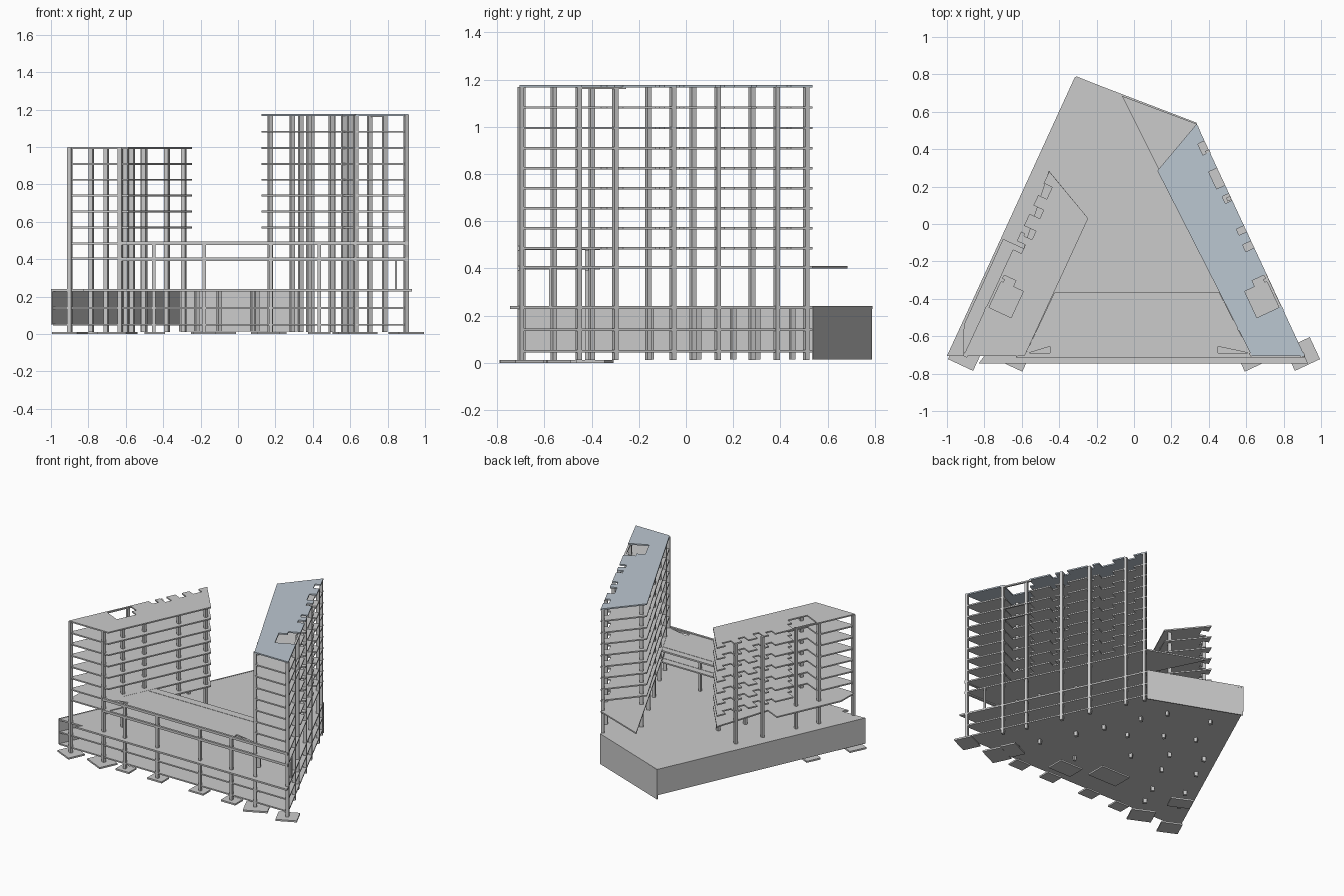
import bpy, bmesh, math
from mathutils import Vector

if "Cube" in bpy.data.objects:
    bpy.data.objects.remove(bpy.data.objects["Cube"])

TILT = math.radians(25)
LEVELS = [0.41, 0.49, 0.575, 0.66, 0.745, 0.83, 0.915, 1.0, 1.087, 1.177]


def finish(name, bm, mat=None):
    bmesh.ops.recalc_face_normals(bm, faces=bm.faces)
    me = bpy.data.meshes.new(name)
    bm.to_mesh(me)
    bm.free()
    ob = bpy.data.objects.new(name, me)
    bpy.context.collection.objects.link(ob)
    if mat:
        me.materials.append(mat)
    return ob


def slab(name, outline, top, thick=0.01, holes=(), mat=None):
    """Flat plate from an outline, with optional openings."""
    bm = bmesh.new()
    edges = []
    for loop in [outline, *holes]:
        vs = [bm.verts.new((x, y, top - thick)) for x, y in loop]
        edges += [bm.edges.new((vs[i - 1], vs[i])) for i in range(len(vs))]
    bmesh.ops.triangle_fill(bm, edges=edges, use_beauty=True, use_dissolve=False)
    res = bmesh.ops.extrude_face_region(bm, geom=bm.faces[:])
    up = [g for g in res["geom"] if isinstance(g, bmesh.types.BMVert)]
    bmesh.ops.translate(bm, verts=up, vec=(0, 0, thick))
    return finish(name, bm, mat)


def box(name, x, y, z0, z1, sx, sy, rot=0.0):
    c, s = math.cos(rot), math.sin(rot)
    pts = [(x + c * a * sx / 2 - s * b * sy / 2, y + s * a * sx / 2 + c * b * sy / 2)
           for a, b in ((-1, -1), (1, -1), (1, 1), (-1, 1))]
    return slab(name, pts, z1, z1 - z0)


def bar(name, a, b, z0, z1, w):
    """Straight wall or beam between two plan points."""
    a, b = Vector(a), Vector(b)
    d, m = b - a, (a + b) / 2
    return box(name, m.x, m.y, z0, z1, d.length, w, math.atan2(d.y, d.x))


# Outer street line of both towers: s runs along it, d goes inward
P0 = Vector((0.335, 0.535))
U = (Vector((0.912, -0.705)) - P0).normalized()
N = Vector((U.y, -U.x))
END = (Vector((0.912, -0.705)) - P0).length


def edge_pt(s, d, side):
    p = P0 + U * s + N * d
    return (p.x * side, p.y)


def notched(start, notches, side):
    pts = [edge_pt(start, 0, side)]
    for s0, s1, d in notches:
        pts += [edge_pt(s0, 0, side), edge_pt(s0, d, side),
                edge_pt(s1, d, side), edge_pt(s1, 0, side)]
    # stair opening with a stepped corner
    pts += [edge_pt(s, d, side) for s, d in
            ((0.885, 0), (0.885, 0.085), (0.92, 0.085), (0.92, 0.145), (1.075, 0.145), (1.075, 0))]
    return pts + [edge_pt(END, 0, side)]


blue = bpy.data.materials.new("roof_blue")
blue.diffuse_color = (0.5, 0.57, 0.64, 1)
blue.use_nodes = True
blue.node_tree.nodes["Principled BSDF"].inputs["Base Color"].default_value = blue.diffuse_color

# Podium floors and walls
base = [(-0.99, -0.705), (-0.31, 0.785), (0.335, 0.535), (0.912, -0.705)]
slab("podium_floor_low", base, 0.055)
slab("podium_floor_mid", base, 0.145)
slab("podium_deck", [(-1, -0.705), (-0.31, 0.79), (0.335, 0.535), (0.912, -0.705), (0.93, -0.745),
                     (-0.83, -0.745), (-0.80, -0.705)], 0.24, 0.012)
bar("podium_left_wall", (-0.995, -0.705), (-0.312, 0.785), 0.05, 0.242, 0.008)
bar("podium_back_wall", (-0.312, 0.785), (0.335, 0.537), 0.015, 0.242, 0.008)

# Right tower: ten plates, the lowest one reaching further back
right_notch = [(0.10, 0.165, 0.04), (0.26, 0.36, 0.05), (0.41, 0.45, 0.04),
               (0.60, 0.635, 0.045), (0.69, 0.73, 0.05)]
right = notched(0, right_notch, 1) + [(0.63, -0.705), (0.125, 0.285)]
slab("right_tower_base_floor", [(0.335, 0.535), (0.912, -0.705), (0.63, -0.705), (-0.065, 0.685)], LEVELS[0])
for z in LEVELS[1:]:
    roof = z == LEVELS[-1]
    slab("right_tower_roof" if roof else "right_tower_floor", right, z, mat=blue if roof else None)

# Left tower: eight plates, the lowest one wider
left_notch = [(0.35, 0.42, 0.05), (0.48, 0.53, 0.06), (0.60, 0.65, 0.07), (0.69, 0.74, 0.05)]
left = notched(0.28, left_notch, -1) + [(-0.585, -0.705), (-0.245, 0.03)]
slab("left_tower_base_floor", [(-0.455, 0.285), (-0.245, 0.03), (-0.585, -0.705), (-0.912, -0.705),
                               (-0.91, -0.54), (-0.70, -0.08), (-0.59, -0.13)], LEVELS[0])
for z in LEVELS[1:8]:
    slab("left_tower_floor", left, z)

# Edge beams over the stair openings
for side, zs in ((1, (1.17, 1.0, 0.915)), (-1, (1.0,))):
    for z in zs:
        bar("stair_edge_beam", edge_pt(0.87, 0.008, side), edge_pt(1.09, 0.008, side), z - 0.01, z, 0.014)

# Front wing between the towers
wing = [(-0.585, -0.705), (0.63, -0.705), (0.455, -0.365), (-0.425, -0.365)]
openings = [[(x0, -0.69), (x1, -0.69), (x1, -0.655), (x0, -0.655)]
            for x0, x1 in ((-0.565, -0.45), (0.45, 0.615))]
slab("wing_floor", wing, 0.405, 0.01)
slab("wing_roof", wing, 0.49, 0.012, openings)
for z in (0.41, 0.495):
    bar("wing_front_beam", (-0.63, -0.705), (0.912, -0.705), z - 0.018, z, 0.016)
    bar("wing_back_beam", (-0.44, -0.42), (0.48, -0.42), z - 0.018, z - 0.003, 0.014)

# Tower columns, mirrored; the left tower lacks the rear ones
outer = [(0.900, -0.70), (0.785, -0.455), (0.705, -0.30), (0.597, -0.055), (0.507, 0.135)]
inner = [(0.63, -0.695), (0.565, -0.56), (0.50, -0.40), (0.38, -0.16), (0.29, 0.03)]
rear = [(0.395, 0.385), (0.335, 0.51), (0.172, 0.28)]
for side, top in ((1, 1.17), (-1, 0.995)):
    for x, y in outer + inner + (rear if side > 0 else []):
        box("tower_column", x * side, y, 0.012, top, 0.024, 0.02, side * TILT)

# Wing columns
for x in (-0.45, -0.18, 0.175, 0.435):
    box("wing_front_column", x, -0.698, 0.012, 0.48, 0.018, 0.018)
for x in (-0.18, 0.175):
    box("wing_back_column", x, -0.42, 0.012, 0.48, 0.018, 0.018)
box("terrace_column", 0.845, -0.575, 0.235, 0.40, 0.012, 0.012)

# Columns inside the podium
for x, y in ((-0.1, -0.15), (0.1, 0.05), (-0.1, 0.2), (0.08, 0.45), (-0.22, 0.55), (-0.3, 0.3)):
    box("podium_column", x, y, 0.015, 0.235, 0.022, 0.022, TILT)

# Footing pads: x, y, width, depth, tilt direction
pads = [(0.90, -0.695, 0.148, 0.13, 1), (-0.90, -0.695, 0.148, 0.13, -1),
        (0.64, -0.69, 0.17, 0.14, 1), (-0.645, -0.69, 0.17, 0.14, -1),
        (0.435, -0.695, 0.12, 0.09, 0), (-0.445, -0.695, 0.11, 0.09, 0),
        (0.165, -0.69, 0.12, 0.09, 0), (-0.18, -0.69, 0.12, 0.09, 0),
        (0.60, -0.57, 0.16, 0.11, 1), (0.165, -0.53, 0.19, 0.13, 0),
        (-0.13, -0.42, 0.24, 0.15, 0), (-0.74, -0.39, 0.16, 0.11, -1)]
for x, y, w, d, t in pads:
    box("footing_pad", x, y, 0, 0.012, w, d, t * TILT)
